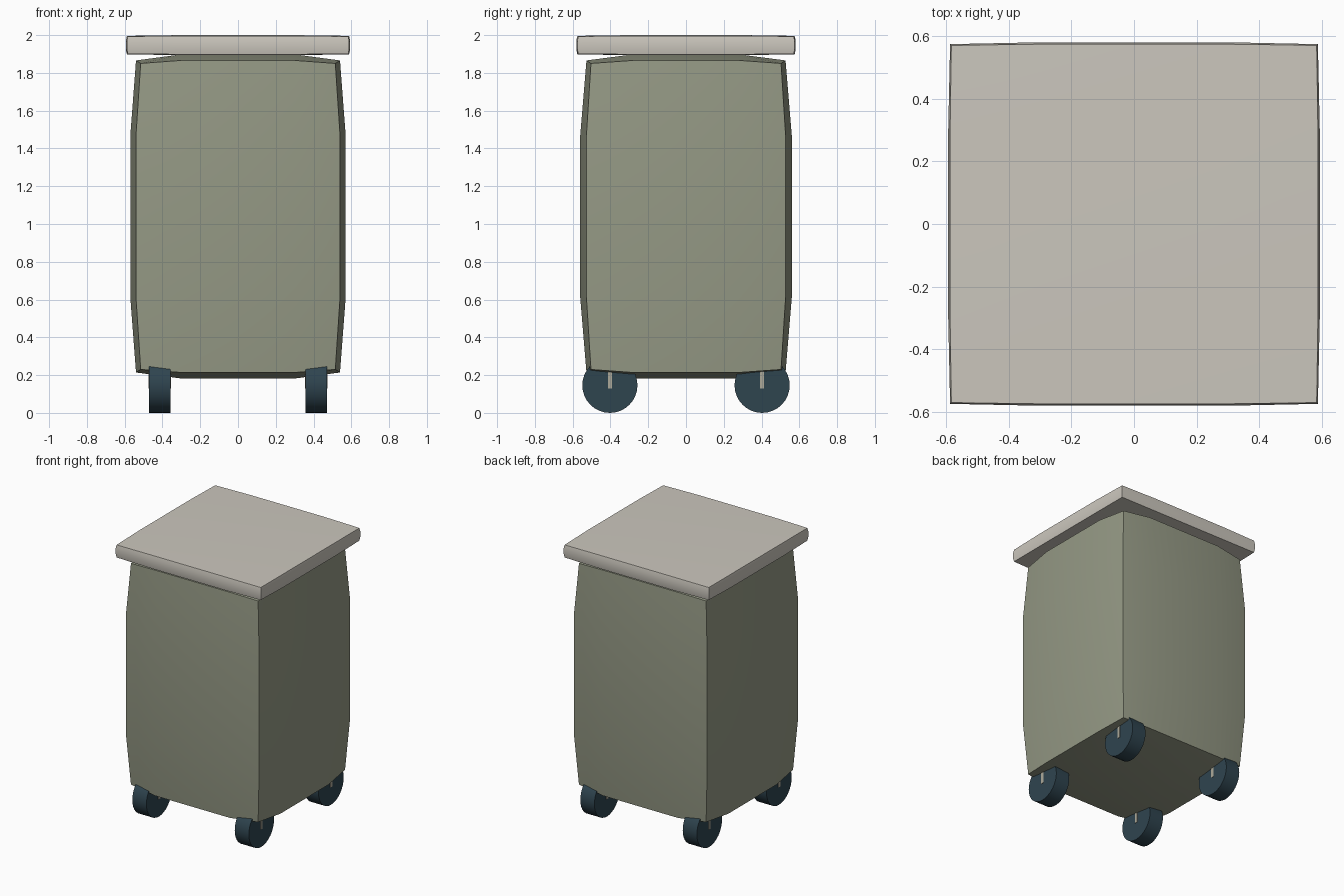
import bpy, bmesh, math

if "Cube" in bpy.data.objects:
    bpy.data.objects.remove(bpy.data.objects["Cube"])


def material(name, rgb):
    m = bpy.data.materials.new(name)
    m.diffuse_color = (*rgb, 1)
    m.use_nodes = True
    m.node_tree.nodes["Principled BSDF"].inputs["Base Color"].default_value = m.diffuse_color
    return m


BODY = material("sage green", (0.30, 0.32, 0.235))
LID = material("warm pale grey", (0.60, 0.57, 0.51))
WHEEL = material("dark slate blue", (0.028, 0.058, 0.078))
STRUT = material("light beige grey", (0.42, 0.40, 0.32))


def finish(bm, name, mat):
    bmesh.ops.recalc_face_normals(bm, faces=bm.faces[:])
    mesh = bpy.data.meshes.new(name)
    bm.to_mesh(mesh)
    bm.free()
    mesh.materials.append(mat)
    ob = bpy.data.objects.new(name, mesh)
    bpy.context.collection.objects.link(ob)
    bpy.ops.object.select_all(action='DESELECT')
    ob.select_set(True)
    bpy.context.view_layer.objects.active = ob
    bpy.ops.object.shade_smooth_by_angle(angle=math.radians(30))
    return ob


def bulged_box(name, zc, axes, mat):
    """Box of 3x3 faces per side; axes = (corner, edge, face, inner) half sizes for x, y, z."""
    bm = bmesh.new()
    bmesh.ops.create_cube(bm, size=2)
    bmesh.ops.subdivide_edges(bm, edges=bm.edges[:], cuts=2, use_grid_fill=True)
    for v in bm.verts:
        inner = [abs(c) < 0.9 for c in v.co]
        k = sum(inner)
        v.co = [math.copysign(a[3] if i else a[k], c)
                for c, i, a in zip(v.co, inner, axes)]
        v.co.z += zc
    return finish(bm, name, mat)


# Bin body and lid
bulged_box("bin_body", 1.04, ((.515, .54, .57, .3), (.503, .527, .56, .28),
                              (.81, .826, .858, .43)), BODY)
bulged_box("bin_lid", 1.947, ((.584, .588, .594, .3), (.571, .575, .581, .3),
                              (.046, .049, .053, .022)), LID)

# Four wheels, each with a thin bracket
for sx, side in ((-1, "left"), (1, "right")):
    for sy, end in ((-1, "front"), (1, "back")):
        x, y = sx * 0.415, sy * 0.403
        bpy.ops.mesh.primitive_cylinder_add(vertices=32, radius=0.146, depth=0.114,
                                            location=(x, y, 0.146),
                                            rotation=(0, math.pi / 2, 0))
        ob = bpy.context.object
        ob.name = f"{end}_{side}_wheel"
        ob.data.materials.append(WHEEL)
        bpy.ops.object.shade_smooth_by_angle(angle=math.radians(30))

        bpy.ops.mesh.primitive_cube_add(size=1, location=(x, y, 0.19))
        ob = bpy.context.object
        ob.name = f"{end}_{side}_bracket"
        ob.scale = (0.12, 0.022, 0.12)
        ob.data.materials.append(STRUT)
